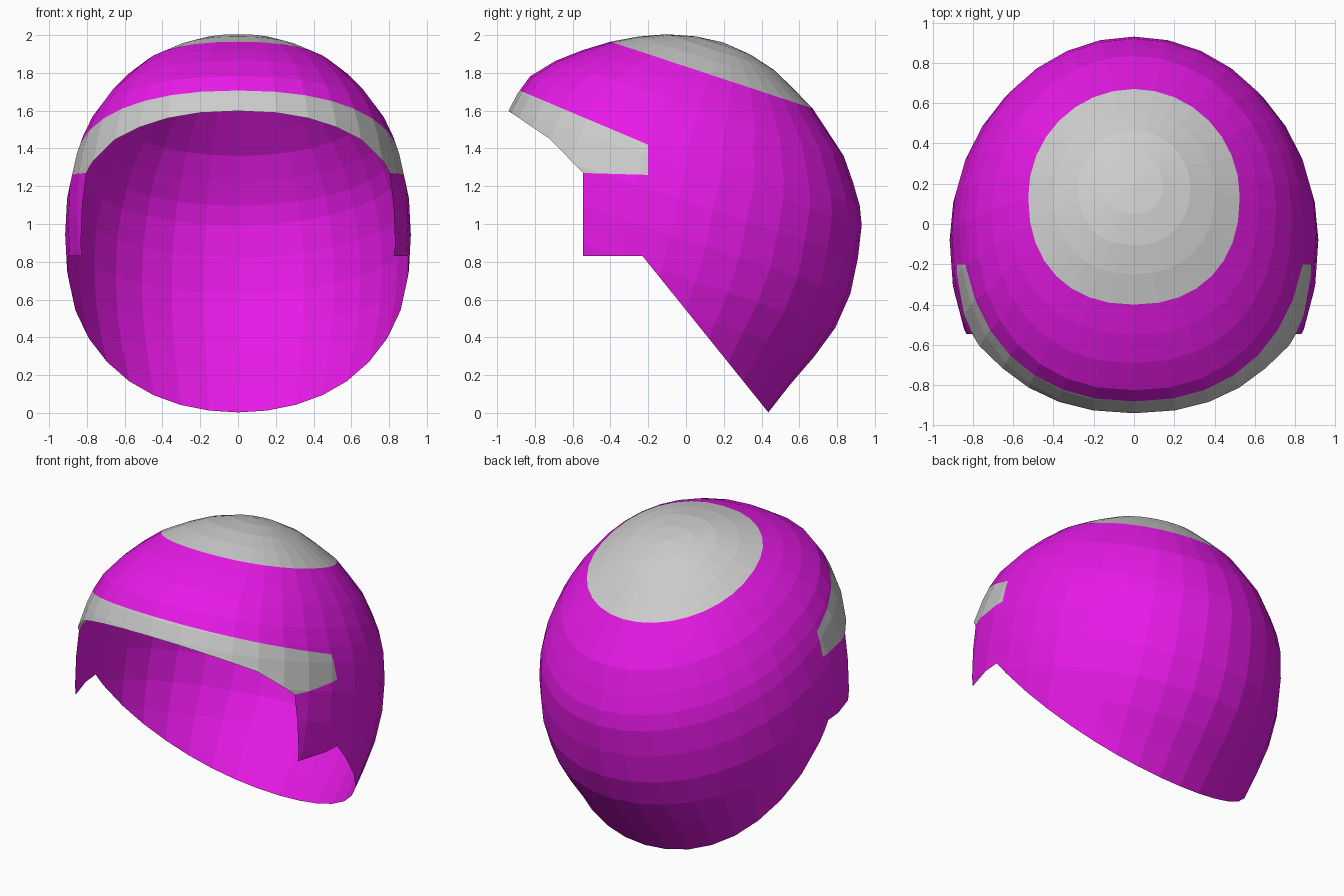
import bpy, bmesh, math
from mathutils import Vector
from mathutils.geometry import intersect_point_quad_2d  # noqa: F401

if "Cube" in bpy.data.objects:
    bpy.data.objects.remove(bpy.data.objects["Cube"])

SEG = 32
TILT = 0.33   # rings lie in planes z = s - TILT * y

# Each ring: plane height s, back y, front y, half width
RINGS = [
    (2.010, 0.34, 0.05, 0.145), (1.970, 0.465, -0.105, 0.28),
    (1.910, 0.56, -0.25, 0.40), (1.833, 0.67, -0.40, 0.525),
    (1.738, 0.75, -0.55, 0.62), (1.636, 0.835, -0.69, 0.705),
    (1.510, 0.885, -0.825, 0.785), (1.400, 0.92, -0.89, 0.835),
    (1.300, 0.93, -0.935, 0.868), (1.120, 0.91, -1.00, 0.905),
    (0.917, 0.87, -1.03, 0.915), (0.711, 0.79, -1.05, 0.905),
    (0.524, 0.68, -1.03, 0.875), (0.330, 0.55, -0.95, 0.83),
    (0.145, 0.435, -0.85, 0.79),
]
CAP_RING = 1.833

# Face opening and brow band as (y, z) outlines seen from the side
OPENING = [(-1.4, 1.91), (-0.72, 1.45), (-0.545, 1.27), (-0.545, 0.83),
           (-0.23, 0.83), (0.43, 0.01), (0.6, -0.2), (-1.4, -0.2)]
BAND = [(-1.4, 1.93), (-0.9, 1.715), (-0.2, 1.42), (-0.2, 1.26),
        (-0.545, 1.27), (-0.72, 1.45)]


def inside(y, z, poly):
    hit = False
    for (y0, z0), (y1, z1) in zip(poly, poly[1:] + poly[:1]):
        if (z0 > z) != (z1 > z) and y < y0 + (z - z0) * (y1 - y0) / (z1 - z0):
            hit = not hit
    return hit


def cut_along(bm, a, b):
    """Split the faces that lie beside one outline segment."""
    lo = [min(a[i], b[i]) - 0.001 for i in (0, 1)]
    hi = [max(a[i], b[i]) + 0.001 for i in (0, 1)]
    faces = []
    for f in bm.faces:
        ys = [v.co.y for v in f.verts]
        zs = [v.co.z for v in f.verts]
        if max(ys) > lo[0] and min(ys) < hi[0] and max(zs) > lo[1] and min(zs) < hi[1]:
            faces.append(f)
    geom = set(faces)
    for f in faces:
        geom.update(f.edges)
        geom.update(f.verts)
    normal = Vector((0, b[1] - a[1], a[0] - b[0])).normalized()
    bmesh.ops.bisect_plane(bm, geom=list(geom), dist=1e-5,
                           plane_co=(0, a[0], a[1]), plane_no=normal)


def ring_points(s, back, front, w):
    mid, half = (back + front) / 2, (back - front) / 2
    for i in range(SEG):
        t = 2 * math.pi * i / SEG
        c, n = math.cos(t), math.sin(t)
        e = 1.0 if c >= 0 else 2 / 2.25      # front half is slightly squarer
        y = mid + half * math.copysign(abs(c) ** e, c)
        yield w * math.copysign(abs(n) ** e, n), y, s - TILT * y


# Lofted shell
bm = bmesh.new()
pole = bm.verts.new((0, 0.195, 1.962))
loops = [[bm.verts.new(p) for p in ring_points(*r)] for r in RINGS]
for i in range(SEG):
    j = (i + 1) % SEG
    bm.faces.new((pole, loops[0][j], loops[0][i]))
    for up, low in zip(loops, loops[1:]):
        bm.faces.new((up[i], up[j], low[j], low[i]))

# Trim the opening and score the band outline
for a, b in list(zip(OPENING, OPENING[1:]))[:6] + list(zip(BAND, BAND[1:]))[:4]:
    cut_along(bm, a, b)
gone = []
for f in bm.faces:
    c = f.calc_center_median()
    if inside(c.y, c.z, OPENING):
        gone.append(f)
bmesh.ops.delete(bm, geom=gone, context='FACES')
bmesh.ops.recalc_face_normals(bm, faces=bm.faces[:])

# Grey crown and brow band
for f in bm.faces:
    c = f.calc_center_median()
    if c.z + TILT * c.y > CAP_RING or inside(c.y, c.z, BAND):
        f.material_index = 1

mesh = bpy.data.meshes.new("helmet_shell")
bm.to_mesh(mesh)
bm.free()
for name, col in (("magenta", (0.8, 0.01, 0.8, 1)), ("grey", (0.8, 0.8, 0.8, 1))):
    m = bpy.data.materials.new(name)
    m.diffuse_color = col
    m.use_nodes = True
    m.node_tree.nodes["Principled BSDF"].inputs["Base Color"].default_value = m.diffuse_color
    mesh.materials.append(m)
bpy.context.collection.objects.link(bpy.data.objects.new("helmet_shell", mesh))
